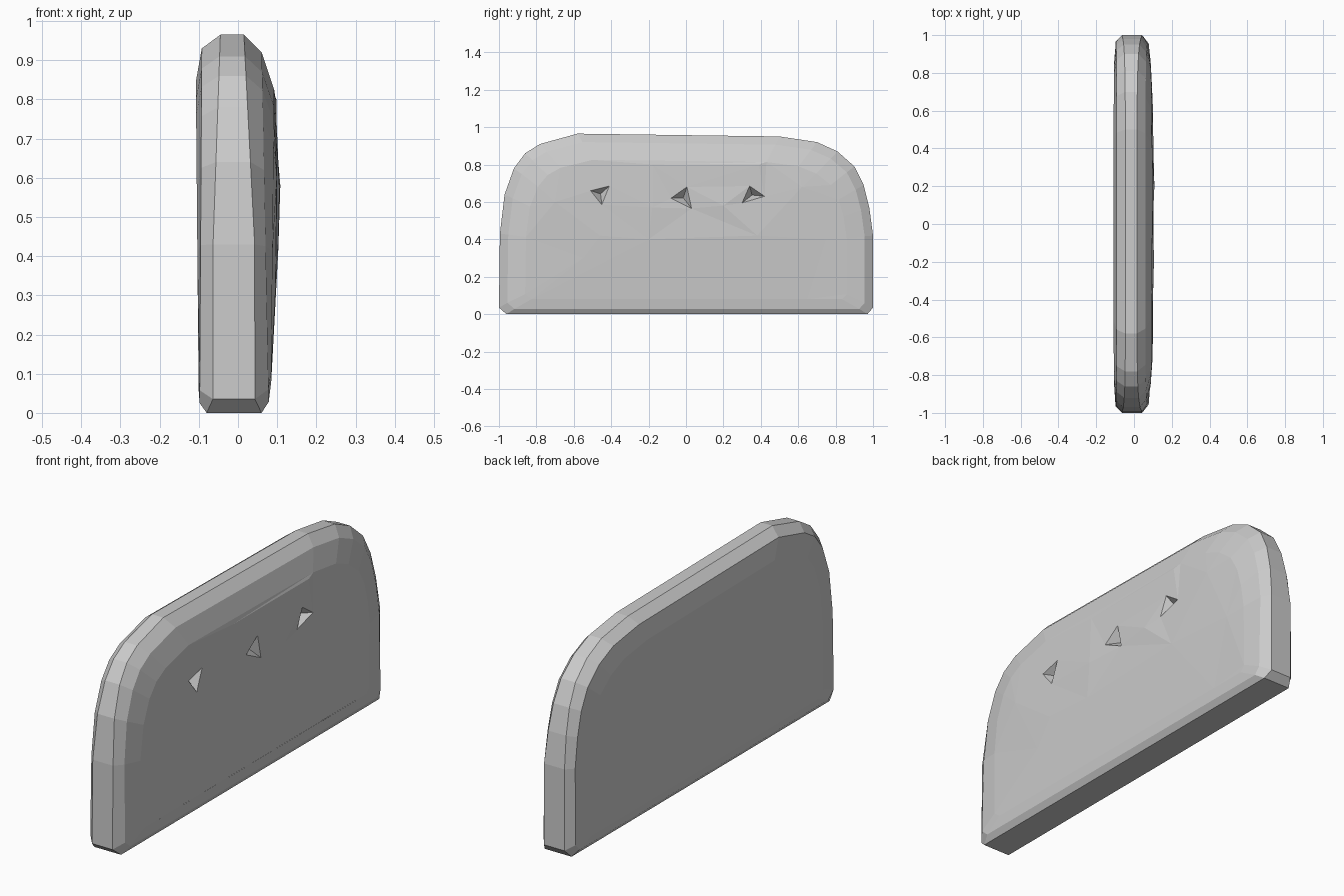
import bpy, bmesh
from mathutils import Vector
from mathutils.geometry import delaunay_2d_cdt

if "Cube" in bpy.data.objects:
    bpy.data.objects.remove(bpy.data.objects["Cube"])

# Arched outline seen from the side (y, z)
OUTLINE = [(-0.96, 0), (0.97, 0), (1.0, 0.035), (1.0, 0.42), (0.98, 0.57),
           (0.95, 0.69), (0.9, 0.79), (0.81, 0.87), (0.7, 0.92), (0.5, 0.95),
           (-0.58, 0.965), (-0.78, 0.91), (-0.86, 0.86), (-0.92, 0.78),
           (-0.97, 0.64), (-0.995, 0.43), (-1.0, 0.035)]
TOP = 0.965
N = len(OUTLINE)


def inset(d, bottom):
    """Outline shrunk by d at the sides and top, by bottom at the base."""
    return [(y * (1 - d), bottom + z * (TOP - d - bottom) / TOP) for y, z in OUTLINE]


def rim_x(z, low, high, foot):
    """Depth of the rim: wider at the foot, narrower towards the crest."""
    if z < 0.02:
        return foot
    t = max(0.0, (z - 0.42) / (TOP - 0.42))
    return low + (high - low) * t


bm = bmesh.new()


def ring(points, depth):
    return [bm.verts.new((depth(z), y, z)) for y, z in points]


# Rings from the back panel, over the rim, to the padded front
rings = [
    ring(inset(0.12, 0.06), lambda z: -0.1 - 0.009 * z),
    ring(inset(0.035, 0.025), lambda z: -0.098 + 0.006 * z),
    ring(OUTLINE, lambda z: rim_x(z, -0.064, -0.045, -0.08)),
    ring(OUTLINE, lambda z: rim_x(z, 0.043, 0.015, 0.06)),
    ring(inset(0.045, 0.028), lambda z: 0.079 - 0.02 * z),
    ring(inset(0.14, 0.08), lambda z: 0.084 + 0.01 * z),
]
for a, b in zip(rings, rings[1:]):
    for i in range(N):
        j = (i + 1) % N
        bm.faces.new((a[i], a[j], b[j], b[i]))
bm.faces.new(rings[0][::-1])

# Soft bulges of the front padding (y, z, x)
padding = [(-0.2, 0.4, 0.102), (0.38, 0.42, 0.103), (0.75, 0.4, 0.094),
           (-0.18, 0.8, 0.096), (0.39, 0.8, 0.098), (-0.18, 0.57, 0.106),
           (0.2, 0.58, 0.108), (0.62, 0.68, 0.1), (-0.55, 0.3, 0.095),
           (-0.46, 0.42, 0.1), (-0.7, 0.6, 0.099), (0.65, 0.08, 0.084)]
# Three tuft dimples: rim corners and sunken middle
tufts = [[(-0.51, 0.66), (-0.41, 0.685), (-0.45, 0.585)],
         [(-0.08, 0.62), (0.005, 0.68), (0.03, 0.565)],
         [(0.30, 0.595), (0.34, 0.685), (0.42, 0.63)]]
for t in tufts:
    padding += [(y, z, 0.099) for y, z in t]
    padding.append((sum(p[0] for p in t) / 3, sum(p[1] for p in t) / 3, 0.05))

# Triangulate the front panel inside the last ring
verts = rings[-1] + [bm.verts.new((x, y, z)) for y, z, x in padding]
flat = [Vector((v.co.y, v.co.z)) for v in verts]
edges = []
for k in range(len(tufts)):
    s = N + len(padding) - 4 * (len(tufts) - k)
    edges += [(s, s + 1), (s + 1, s + 2), (s + 2, s)]
_, _, faces, origin, _, _ = delaunay_2d_cdt(flat, edges, [list(range(N))], 1, 1e-6)
for f in faces:
    bm.faces.new([verts[origin[i][0]] for i in f])

bmesh.ops.recalc_face_normals(bm, faces=bm.faces)
mesh = bpy.data.meshes.new("padded_headboard")
bm.to_mesh(mesh)
bm.free()
obj = bpy.data.objects.new("padded_headboard", mesh)
bpy.context.collection.objects.link(obj)
